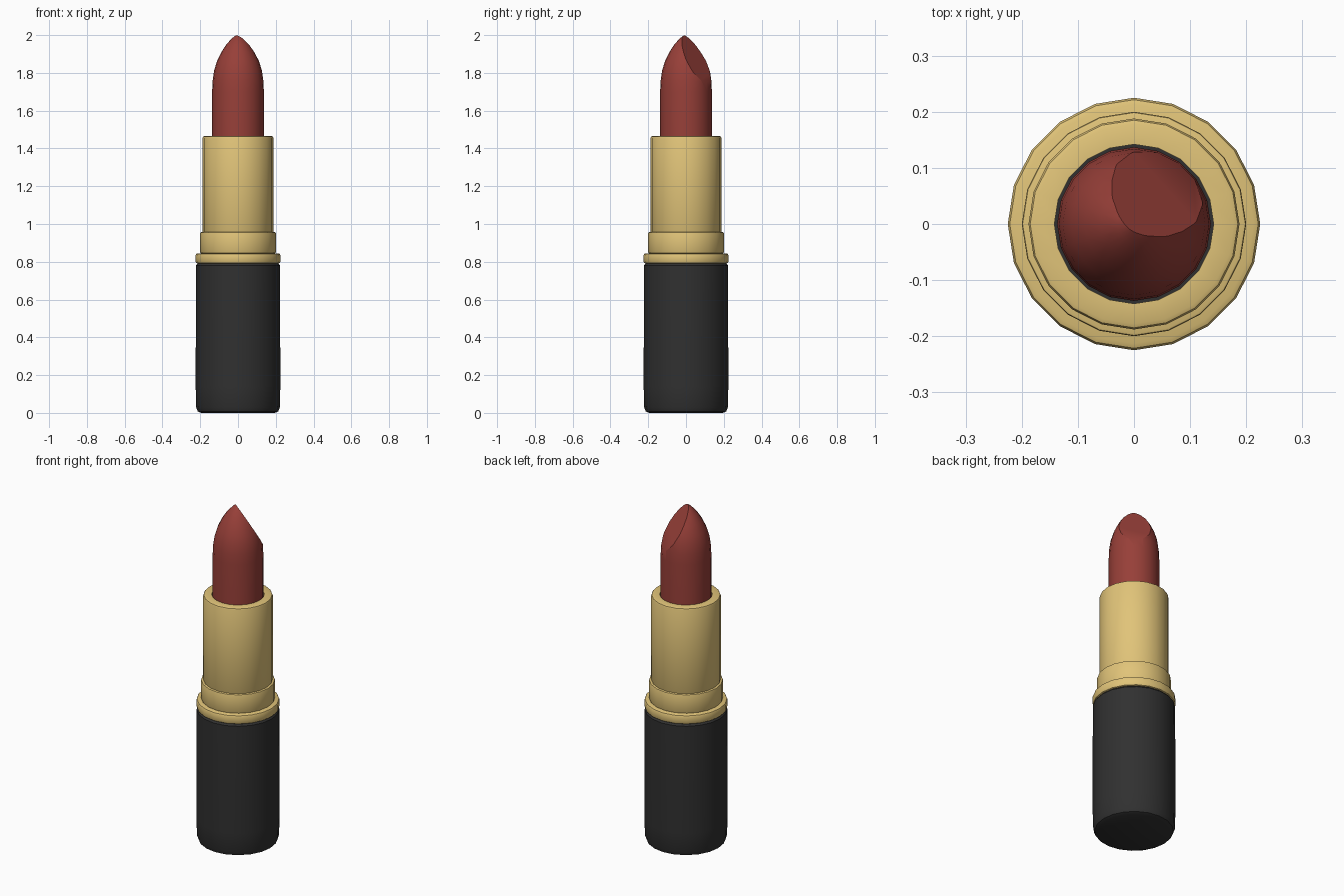
import bpy, bmesh, math
from mathutils import Vector

cube = bpy.data.objects.get("Cube")
if cube:
    bpy.data.objects.remove(cube, do_unlink=True)


def material(name, rgb):
    m = bpy.data.materials.new(name)
    m.use_nodes = True
    m.diffuse_color = (*rgb, 1)
    m.node_tree.nodes["Principled BSDF"].inputs["Base Color"].default_value = (*rgb, 1)
    return m


black = material("matte black", (0.03, 0.03, 0.03))
gold = material("pale gold", (0.75, 0.55, 0.19))
red = material("brick red", (0.31, 0.05, 0.04))


def lathe(name, profile, sides, mat, cut=None):
    """Spin (radius, height) points about z, optionally slicing with a plane."""
    bm = bmesh.new()
    verts = [bm.verts.new((r, 0, z)) for r, z in profile]
    edges = [bm.edges.new(pair) for pair in zip(verts, verts[1:])]
    bmesh.ops.spin(bm, geom=verts + edges, axis=(0, 0, 1), cent=(0, 0, 0),
                   angle=math.tau, steps=sides)
    bmesh.ops.remove_doubles(bm, verts=bm.verts, dist=0.0005)
    if cut:
        point, normal = cut
        bmesh.ops.bisect_plane(bm, geom=bm.verts[:] + bm.edges[:] + bm.faces[:],
                               plane_co=point, plane_no=normal, clear_outer=True)
        rim = [e for e in bm.edges if e.is_boundary
               and all(abs((v.co - point).dot(normal)) < 0.0005 for v in e.verts)]
        bmesh.ops.contextual_create(bm, geom=rim)
    bmesh.ops.recalc_face_normals(bm, faces=bm.faces)
    mesh = bpy.data.meshes.new(name)
    bm.to_mesh(mesh)
    bm.free()
    mesh.materials.append(mat)
    obj = bpy.data.objects.new(name, mesh)
    bpy.context.collection.objects.link(obj)
    bpy.ops.object.select_all(action='DESELECT')
    obj.select_set(True)
    bpy.context.view_layer.objects.active = obj
    bpy.ops.object.shade_smooth_by_angle(angle=math.radians(32))
    return obj


def sleeve(name, radius, bottom, top, inner, bevel, mat):
    """Hollow band with a softened outer top and bottom edge."""
    b = bevel
    lathe(name, [(inner, bottom), (radius - b, bottom), (radius - b * 0.3, bottom + b * 0.3),
                 (radius, bottom + b), (radius, top - b), (radius - b * 0.3, top - b * 0.3),
                 (radius - b, top), (inner, top), (inner, bottom)], 20, mat)


# Black base with rounded bottom edge
lathe("base", [(0, 0), (0.195, 0), (0.213, 0.008), (0.222, 0.03), (0.224, 0.14),
               (0.223, 0.78), (0.215, 0.79), (0, 0.79)], 20, black)

# Gold collar, band and tube
sleeve("collar", 0.225, 0.79, 0.845, 0.15, 0.012, gold)
sleeve("lower_band", 0.2, 0.845, 0.957, 0.15, 0.005, gold)
sleeve("tube", 0.188, 0.95, 1.465, 0.142, 0.01, gold)

# Red bullet, sliced at a slant toward the back left
azimuth = math.radians(54)
out = Vector((math.cos(azimuth), math.sin(azimuth), 0))
point = out * -0.012 + Vector((0, 0, 1.998))
normal = (out * 1.7 + Vector((0, 0, 1))).normalized()
lathe("bullet", [(0, 1.3), (0.137, 1.3), (0.137, 1.7), (0.134, 1.76), (0.127, 1.81),
                 (0.112, 1.86), (0.088, 1.91), (0.06, 1.953), (0.03, 1.985),
                 (0.01, 2.0), (0, 2.003)], 20, red, (point, normal))
